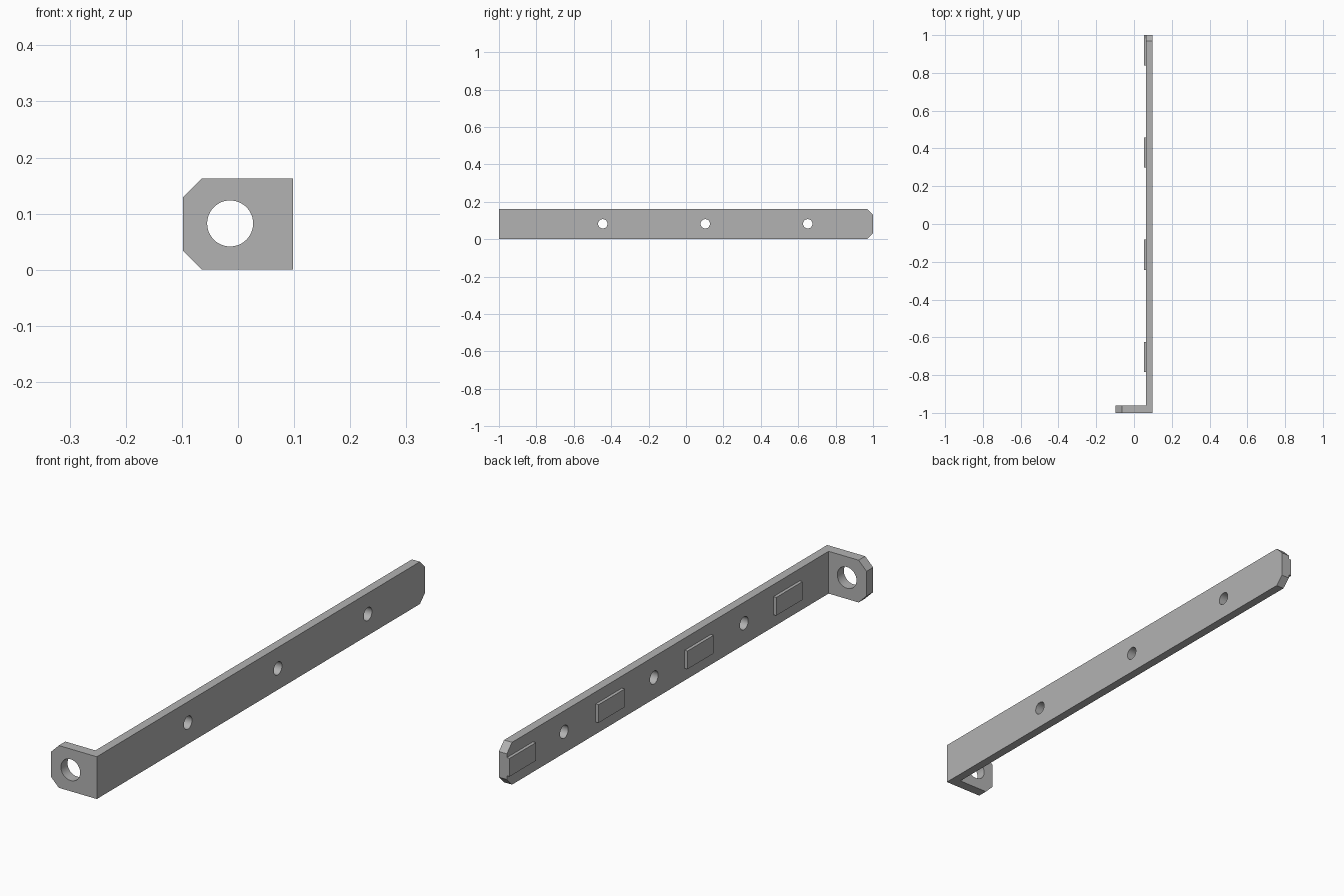
import bpy
import bmesh
from mathutils import Matrix

cube = bpy.data.objects.get("Cube")
if cube:
    bpy.data.objects.remove(cube, do_unlink=True)

steel = bpy.data.materials.new("plain_grey")
steel.use_nodes = True
GREY = (0.45, 0.45, 0.45, 1)
steel.diffuse_color = GREY
steel.node_tree.nodes["Principled BSDF"].inputs["Base Color"].default_value = GREY

HEIGHT = 0.163
MID = HEIGHT / 2
OUTER, INNER, TIP = 0.098, 0.064, -0.098
PAD = 0.052
FLANGE = 0.04


def add_object(name, bm):
    bmesh.ops.recalc_face_normals(bm, faces=bm.faces)
    mesh = bpy.data.meshes.new(name)
    bm.to_mesh(mesh)
    bm.free()
    mesh.materials.append(steel)
    obj = bpy.data.objects.new(name, mesh)
    bpy.context.collection.objects.link(obj)
    return obj


def prism(name, outline, offset):
    """Extrude a flat outline along an offset vector."""
    bm = bmesh.new()
    face = bm.faces.new([bm.verts.new(p) for p in outline])
    result = bmesh.ops.extrude_face_region(bm, geom=[face], use_keep_orig=True)
    moved = [v for v in result["geom"] if isinstance(v, bmesh.types.BMVert)]
    bmesh.ops.translate(bm, verts=moved, vec=offset)
    return add_object(name, bm)


def clipped_plate(start, end, cut):
    """Plate outline with both corners clipped at its end."""
    step = cut if end > start else -cut
    return [(start, 0), (end - step, 0), (end, cut),
            (end, HEIGHT - cut), (end - step, HEIGHT), (start, HEIGHT)]


def drill(target, name, radius, axis, centre):
    """Cut a round hole through a plate."""
    bm = bmesh.new()
    bmesh.ops.create_cone(bm, cap_ends=True, segments=48, radius1=radius,
                          radius2=radius, depth=0.12)
    bmesh.ops.transform(bm, verts=bm.verts, matrix=Matrix.Translation(centre)
                        @ Matrix.Rotation(1.5707963, 4, axis))
    cutter = add_object(name, bm)
    cutter.hide_render = True
    cutter.hide_set(True)
    cutter.display_type = 'WIRE'
    mod = target.modifiers.new(name, 'BOOLEAN')
    mod.operation = 'DIFFERENCE'
    mod.solver = 'EXACT'
    mod.object = cutter


def apply_cuts(obj):
    """Bake the holes, drop the cutters and smooth the bores."""
    bpy.context.view_layer.update()
    graph = bpy.context.evaluated_depsgraph_get()
    obj.data = bpy.data.meshes.new_from_object(obj.evaluated_get(graph))
    cutters = [m.object for m in obj.modifiers]
    obj.modifiers.clear()
    for cutter in cutters:
        bpy.data.objects.remove(cutter, do_unlink=True)
    bpy.ops.object.select_all(action='DESELECT')
    obj.select_set(True)
    bpy.context.view_layer.objects.active = obj
    bpy.ops.object.shade_smooth_by_angle(angle=0.5)


# Long bar with three fixing holes
bar = prism("long_bar", [(INNER, y, z) for y, z in clipped_plate(-1, 1, 0.032)],
            (OUTER - INNER, 0, 0))
for i, y in enumerate((-0.445, 0.103, 0.651)):
    drill(bar, f"bar_hole_{i + 1}", 0.025, 'Y', (OUTER, y, MID + 0.001))
apply_cuts(bar)

# Short end flange with one large hole
flange = prism("end_flange",
               [(x, -1, z) for x, z in clipped_plate(INNER, TIP, 0.034)],
               (0, FLANGE, 0))
drill(flange, "flange_hole", 0.041, 'X', (-0.014, -1 + FLANGE / 2, MID + 0.001))
apply_cuts(flange)

# Four raised pads along the inner face
for i in range(4):
    y = 0.92 - i * 0.5415
    prism(f"raised_pad_{i + 1}",
          [(PAD, y + dy, MID + dz) for dy, dz in
           ((-0.08, -0.035), (0.08, -0.035), (0.08, 0.035), (-0.08, 0.035))],
          (INNER - PAD, 0, 0))
